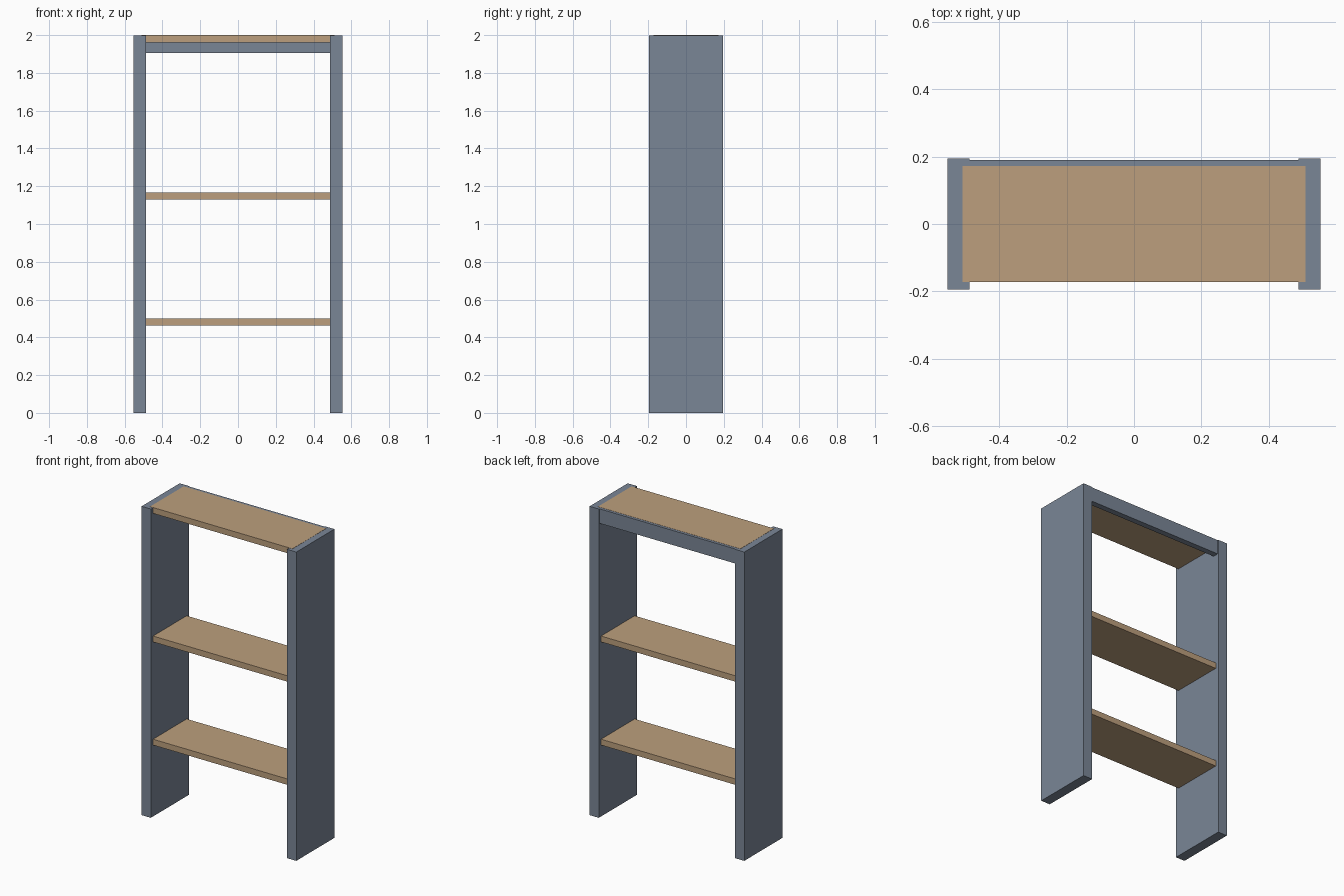
import bpy

cube = bpy.data.objects.get("Cube")
if cube:
    bpy.data.objects.remove(cube, do_unlink=True)


def make_material(name, rgb):
    mat = bpy.data.materials.new(name)
    mat.use_nodes = True
    mat.diffuse_color = (*rgb, 1)
    mat.node_tree.nodes["Principled BSDF"].inputs["Base Color"].default_value = (*rgb, 1)
    return mat


def board(name, low, high, mat):
    """Square-edged board spanning two opposite corners."""
    bpy.ops.mesh.primitive_cube_add(
        size=1, location=[(a + b) / 2 for a, b in zip(low, high)])
    obj = bpy.context.object
    obj.name = name
    obj.scale = [b - a for a, b in zip(low, high)]
    bpy.ops.object.transform_apply(location=False, rotation=False, scale=True)
    obj.data.materials.append(mat)
    return obj


paint = make_material("slate grey paint", (0.195, 0.238, 0.305))
wood = make_material("tan wood", (0.503, 0.347, 0.205))

HEIGHT = 2.0
THICK = 0.038
INNER, OUTER = 0.488, 0.554   # upright faces
HALF_DEPTH = 0.195
GAP = 0.001                   # keeps the top shelf clear of the frame tops

# Uprights on both sides
for side, x0, x1 in (("right", -OUTER, -INNER), ("left", INNER, OUTER)):
    board(side + "_upright", (x0, -HALF_DEPTH, 0),
          (x1, HALF_DEPTH, HEIGHT - GAP), paint)

# Shelves, housed into the uprights
for name, top in (("lower_shelf", 0.5), ("middle_shelf", 1.168), ("top_shelf", HEIGHT)):
    board(name, (-0.51, -0.172, top - THICK), (0.51, 0.172, top), wood)

# Rail under the back edge of the top shelf
board("back_rail", (-0.5, 0.19 - THICK, 1.905), (0.5, 0.19, HEIGHT - GAP), paint)
